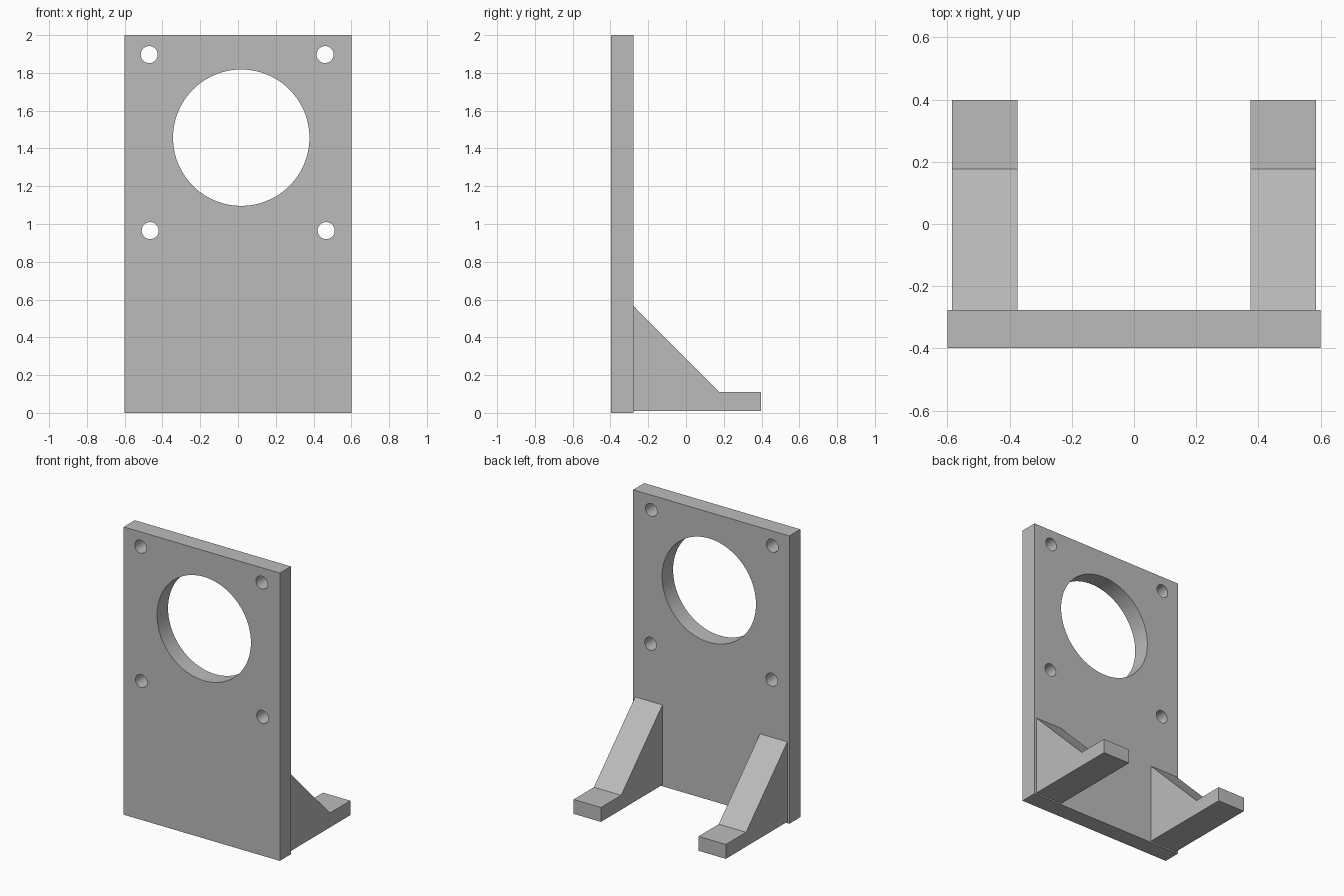
import bpy
import bmesh
import math
from mathutils import Matrix, Vector

if "Cube" in bpy.data.objects:
    bpy.data.objects.remove(bpy.data.objects["Cube"], do_unlink=True)

FRONT, BACK = -0.398, -0.277   # plate thickness along y

# Single flat grey for the whole bracket
grey = bpy.data.materials.new("plain grey")
grey.use_nodes = True
colour = (0.5, 0.5, 0.5, 1)
grey.diffuse_color = colour
grey.node_tree.nodes["Principled BSDF"].inputs["Base Color"].default_value = colour


def finish(bm, name):
    bmesh.ops.recalc_face_normals(bm, faces=bm.faces)
    mesh = bpy.data.meshes.new(name)
    bm.to_mesh(mesh)
    bm.free()
    mesh.materials.append(grey)
    obj = bpy.data.objects.new(name, mesh)
    bpy.context.collection.objects.link(obj)
    return obj


def extruded_profile(name, profile, x0, x1):
    """Extrude a (y, z) outline from x0 to x1."""
    bm = bmesh.new()
    face = bm.faces.new([bm.verts.new((x0, y, z)) for y, z in profile])
    side = bmesh.ops.extrude_face_region(bm, geom=[face])["geom"]
    verts = [v for v in side if isinstance(v, bmesh.types.BMVert)]
    bmesh.ops.translate(bm, verts=verts, vec=Vector((x1 - x0, 0, 0)))
    return finish(bm, name)


# Upright mounting plate
plate = extruded_profile(
    "mounting_plate", [(FRONT, 0), (BACK, 0), (BACK, 2), (FRONT, 2)], -0.6, 0.6)

# Cutter for the large bore and four screw holes: x, z, radius, segments
holes = [(0.017, 1.457, 0.361, 96),
         (-0.47, 1.897, 0.045, 32), (0.461, 1.897, 0.045, 32),
         (-0.465, 0.965, 0.045, 32), (0.467, 0.965, 0.045, 32)]
bm = bmesh.new()
for x, z, radius, segments in holes:
    place = Matrix.Translation((x, (FRONT + BACK) / 2, z)) @ Matrix.Rotation(math.pi / 2, 4, "X")
    bmesh.ops.create_cone(bm, cap_ends=True, segments=segments,
                          radius1=radius, radius2=radius, depth=0.4, matrix=place)
cutter = finish(bm, "hole_cutter")
cutter.hide_render = True

cut = plate.modifiers.new("holes", "BOOLEAN")
cut.operation = "DIFFERENCE"
cut.solver = "EXACT"
cut.object = cutter
bpy.context.view_layer.objects.active = plate
plate.select_set(True)
bpy.ops.object.modifier_apply(modifier=cut.name)
bpy.data.objects.remove(cutter, do_unlink=True)
bpy.ops.object.shade_smooth_by_angle(angle=math.radians(30))

# Two gusseted feet behind the plate
foot = [(BACK, 0.01), (0.398, 0.01), (0.398, 0.11), (0.176, 0.11), (BACK, 0.565)]
for name, sign in (("left_foot", 1), ("right_foot", -1)):
    extruded_profile(name, foot, sign * 0.375, sign * 0.585)
